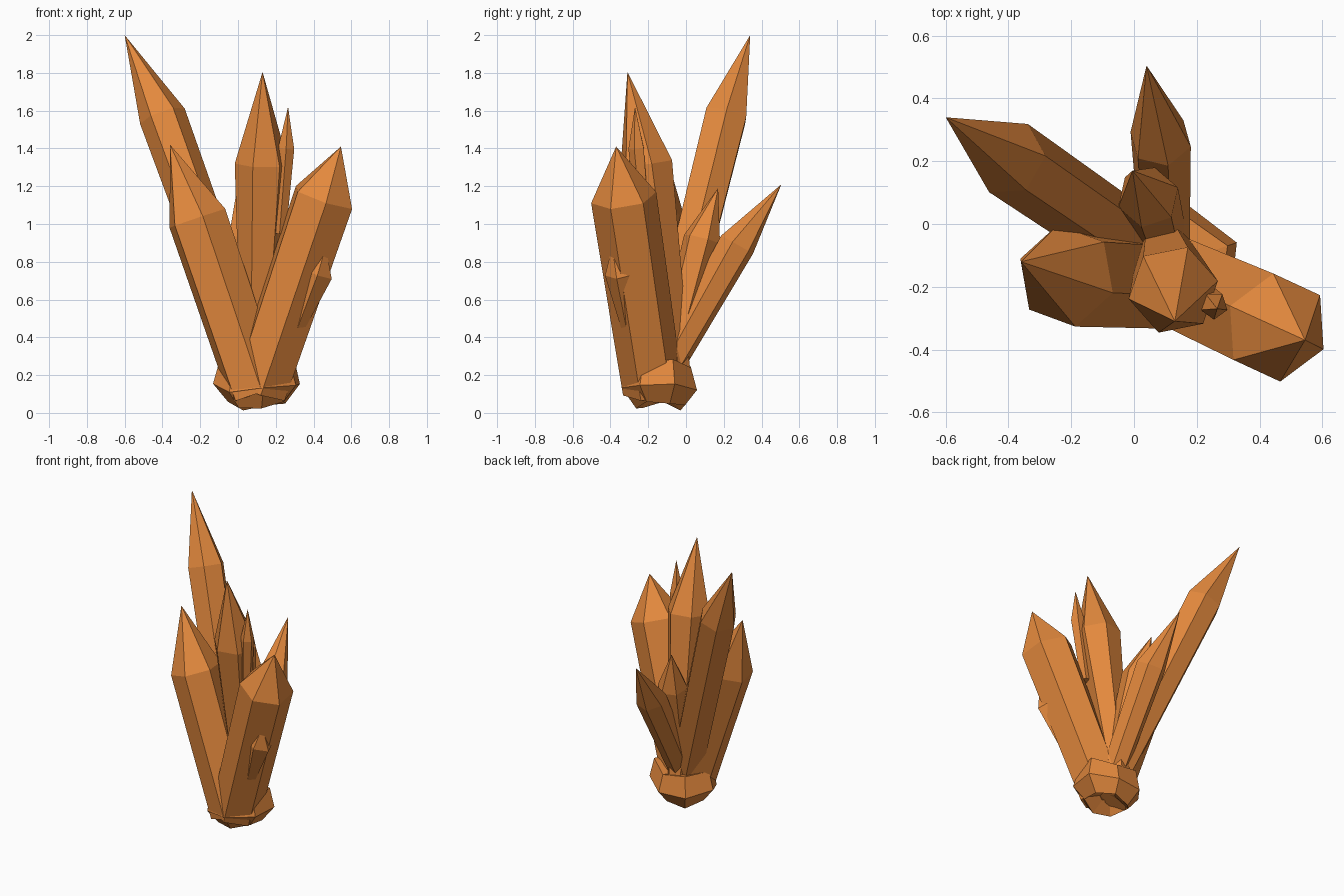
import bpy, bmesh, math
from mathutils import Vector

cube = bpy.data.objects.get("Cube")
if cube:
    bpy.data.objects.remove(cube)

amber = bpy.data.materials.new("amber_orange")
amber.use_nodes = True
colour = (0.77, 0.25, 0.047, 1)
amber.diffuse_color = colour
amber.node_tree.nodes["Principled BSDF"].inputs["Base Color"].default_value = colour


def finish(name, bm):
    bmesh.ops.recalc_face_normals(bm, faces=bm.faces)
    mesh = bpy.data.meshes.new(name)
    bm.to_mesh(mesh)
    bm.free()
    mesh.materials.append(amber)
    obj = bpy.data.objects.new(name, mesh)
    bpy.context.collection.objects.link(obj)


def bridge(bm, low, high):
    n = len(low)
    for i in range(n):
        j = (i + 1) % n
        bm.faces.new((low[i], low[j], high[j], high[i]))


def crystal(name, base, shoulder, tip, radius, toward, sides=6, taper=0.8):
    """Tapered prism with a pointed cap; one corner faces `toward`."""
    base, shoulder, tip = Vector(base), Vector(shoulder), Vector(tip)
    axis = (shoulder - base).normalized()
    u = Vector(toward)
    u = (u - axis * u.dot(axis)).normalized()
    v = axis.cross(u)
    bm = bmesh.new()
    rings = []
    for centre, r in ((base, radius * taper), (shoulder, radius)):
        ring = []
        for i in range(sides):
            a = math.tau * i / sides
            ring.append(bm.verts.new(centre + r * (u * math.cos(a) + v * math.sin(a))))
        rings.append(ring)
    bridge(bm, *rings)
    bm.faces.new(rings[0])
    top = bm.verts.new(tip)
    for i in range(sides):
        bm.faces.new((rings[1][i], rings[1][(i + 1) % sides], top))
    finish(name, bm)


# Large crystals fanning out of the base
crystal("tall_back_crystal", (0.11, -0.14, 0.16), (-0.4, 0.21, 1.57),
        (-0.6, 0.34, 2.0), 0.125, (-0.06, -0.11, 0), taper=0.9)
crystal("left_front_crystal", (0.1, -0.18, 0.1), (-0.215, -0.165, 1.03),
        (-0.36, -0.12, 1.42), 0.165, (0.03, -0.15, 0), taper=0.95)
crystal("centre_crystal", (0.09, -0.04, 0.14), (0.125, -0.21, 1.32),
        (0.13, -0.31, 1.805), 0.145, (-0.15, -0.03, 0), taper=0.5)
crystal("right_front_crystal", (0.11, -0.175, 0.12), (0.455, -0.33, 1.14),
        (0.545, -0.37, 1.41), 0.175, (0.13, -0.06, 0), taper=0.92)
crystal("rear_crystal", (0.1, -0.12, 0.2), (0.085, 0.27, 0.89),
        (0.04, 0.505, 1.21), 0.1, (-0.09, 0.03, 0))

# Small crystals growing beside the large ones
crystal("inner_rear_crystal", (0.1, -0.1, 0.2), (0.045, 0.085, 0.92),
        (-0.005, 0.17, 1.19), 0.1, (-0.09, -0.03, 0))
crystal("centre_shard", (0.22, -0.22, 0.95), (0.255, -0.26, 1.4),
        (0.265, -0.27, 1.62), 0.045, (0, -1, 0), sides=5)
crystal("right_shard", (0.28, -0.29, 0.36), (0.42, -0.345, 0.74),
        (0.465, -0.39, 0.88), 0.085, (1, -0.3, 0), sides=5, taper=0.3)

# Faceted collar with a hollow underside
bm = bmesh.new()
sides = 7
profile = [(0.06, 0.11), (0.14, 0.035), (0.215, 0.13), (0.185, 0.26), (0.09, 0.24)]
rings = []
for k, (r, z) in enumerate(profile):
    ring = []
    for i in range(sides):
        a = math.tau * (i + 0.4) / sides
        wobble = 0.025 * math.sin(2.3 * i + 0.6 * k)
        ring.append(bm.verts.new((0.105 + (r + wobble * 0.4) * 1.06 * math.cos(a),
                                  -0.135 + (r + wobble * 0.4) * 0.96 * math.sin(a),
                                  max(0, z + wobble))))
    rings.append(ring)
for low, high in zip(rings, rings[1:]):
    bridge(bm, low, high)
bm.faces.new(rings[0])
bm.faces.new(rings[-1])
finish("base_collar", bm)
